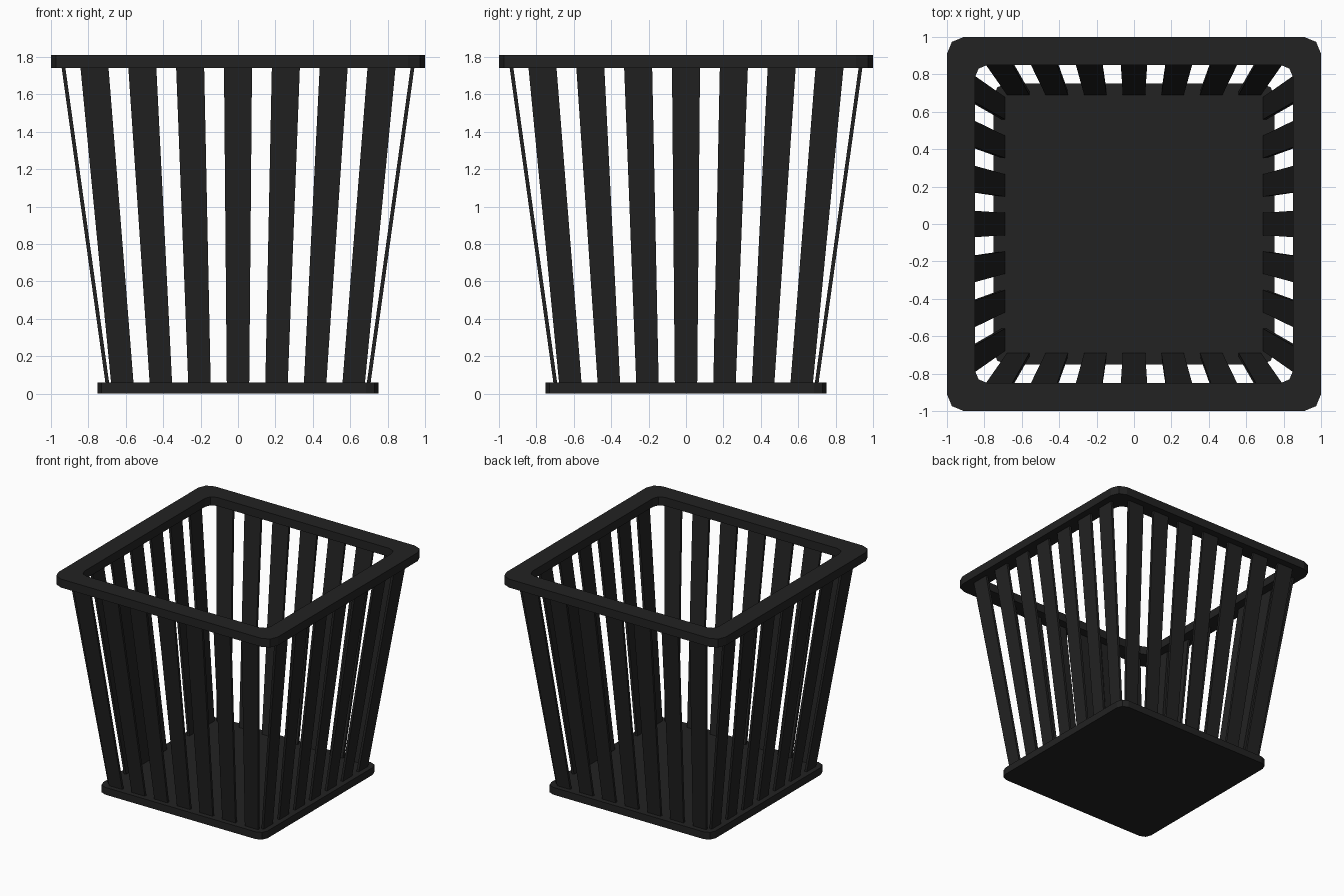
import bpy, math
from mathutils import Vector

if "Cube" in bpy.data.objects:
    bpy.data.objects.remove(bpy.data.objects["Cube"])

black = bpy.data.materials.new("charcoal black plastic")
black.diffuse_color = (0.016, 0.016, 0.016, 1)
black.use_nodes = True
black.node_tree.nodes["Principled BSDF"].inputs["Base Color"].default_value = black.diffuse_color


def make(name, verts, faces):
    me = bpy.data.meshes.new(name)
    me.from_pydata([tuple(v) for v in verts], [], faces)
    me.materials.append(black)
    ob = bpy.data.objects.new(name, me)
    bpy.context.collection.objects.link(ob)
    return ob


def rounded_square(half, radius, z, seg=2):
    pts = []
    for q, (sx, sy) in enumerate([(1, 1), (-1, 1), (-1, -1), (1, -1)]):
        for i in range(seg + 1):
            a = math.radians(90 * (q + i / seg))
            pts.append((sx * (half - radius) + radius * math.cos(a),
                        sy * (half - radius) + radius * math.sin(a), z))
    return pts


# base plate
lo, hi = rounded_square(0.75, 0.065, 0), rounded_square(0.75, 0.065, 0.06)
n = len(lo)
make("base_plate", lo + hi,
     [tuple(reversed(range(n))), tuple(range(n, 2 * n))]
     + [(i, (i + 1) % n, n + (i + 1) % n, n + i) for i in range(n)])

# top rim: outer and inner loops joined into a closed ring
loops = [rounded_square(1.0, 0.09, 1.74), rounded_square(1.0, 0.09, 1.81),
         rounded_square(0.85, 0.065, 1.81), rounded_square(0.85, 0.065, 1.74)]
faces = []
for k in range(4):
    a, b = k * n, ((k + 1) % 4) * n
    faces += [(a + i, a + (i + 1) % n, b + (i + 1) % n, b + i) for i in range(n)]
make("top_rim", sum(loops, []), faces)

# tapered slats, seven per side, fanning outwards
box = [(3, 2, 1, 0), (4, 5, 6, 7), (0, 1, 5, 4), (1, 2, 6, 5), (2, 3, 7, 6), (3, 0, 4, 7)]
for side, label in enumerate(["front", "right", "back", "left"]):
    a = side * math.pi / 2
    c, s = math.cos(a), math.sin(a)
    for k in range(-3, 4):
        pts = []
        for z, spacing, half, outer in ((0.05, 0.206, 0.06, 0.708), (1.75, 0.256, 0.075, 0.944)):
            x = k * spacing
            for px, py in ((x - half, -outer), (x + half, -outer),
                           (x + half, -outer + 0.02), (x - half, -outer + 0.02)):
                pts.append(Vector((c * px - s * py, s * px + c * py, z)))
        make(f"{label}_slat_{k + 4}", pts, box)
